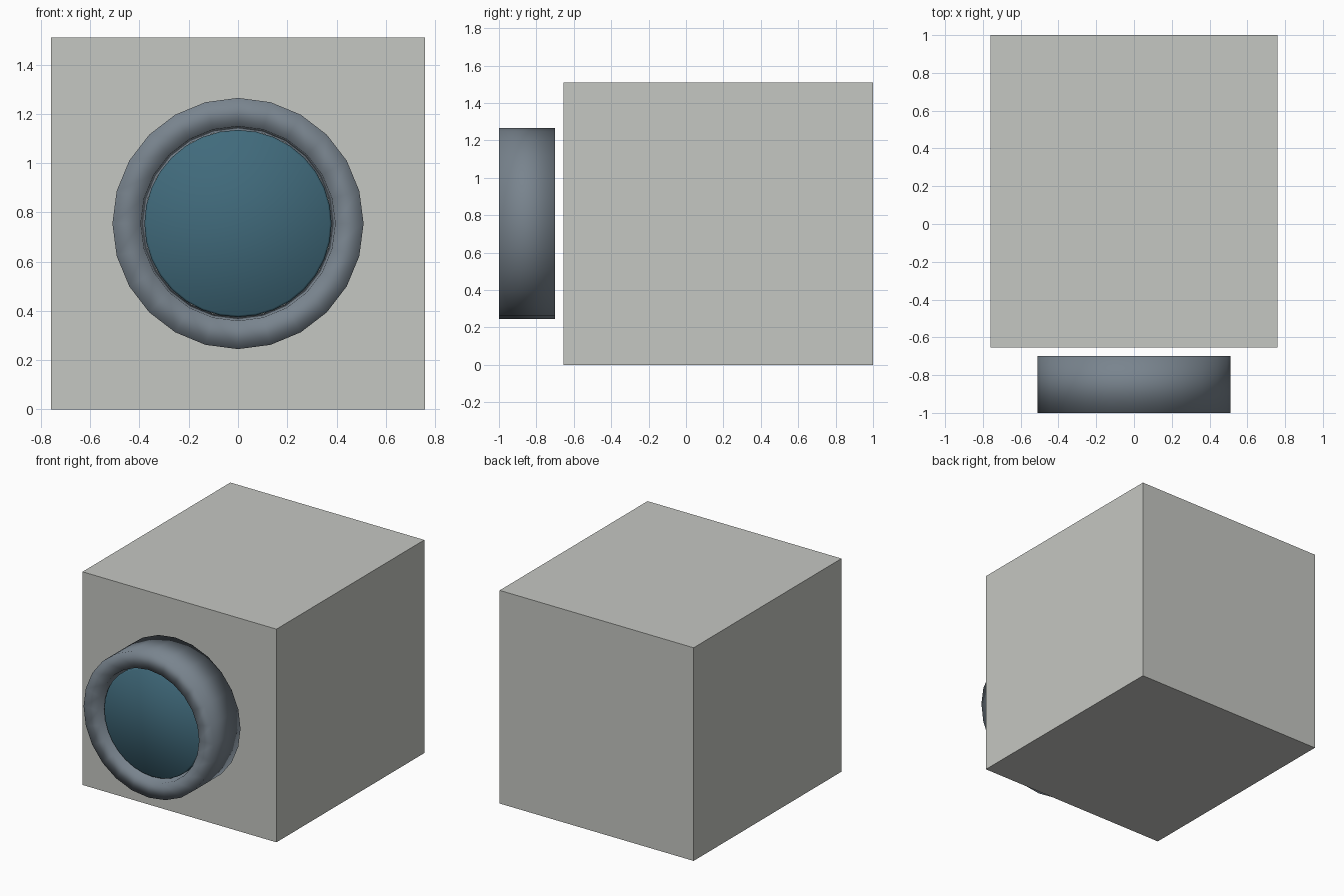
import bpy, bmesh, math

default = bpy.data.objects.get("Cube")
if default:
    bpy.data.objects.remove(default, do_unlink=True)

MID_Z = 0.755


def material(name, rgb):
    m = bpy.data.materials.new(name)
    m.use_nodes = True
    m.diffuse_color = (*rgb, 1)
    bsdf = next(n for n in m.node_tree.nodes if n.type == "BSDF_PRINCIPLED")
    bsdf.inputs["Base Color"].default_value = (*rgb, 1)
    return m


def finish(name, bm, mat, smooth=False):
    bmesh.ops.recalc_face_normals(bm, faces=bm.faces)
    for f in bm.faces:
        f.smooth = smooth
    mesh = bpy.data.meshes.new(name)
    bm.to_mesh(mesh)
    bm.free()
    mesh.materials.append(mat)
    ob = bpy.data.objects.new(name, mesh)
    bpy.context.collection.objects.link(ob)
    return ob


def lathe(name, profile, sides, mat, closed):
    """Turn a (radius, y) profile around the front-to-back axis."""
    bm = bmesh.new()
    rings = []
    for r, y in profile:
        angles = [math.tau * i / sides for i in range(sides)]
        rings.append([bm.verts.new((r * math.sin(a), y, MID_Z + r * math.cos(a)))
                      for a in angles])
    pairs = list(zip(rings, rings[1:]))
    if closed:
        pairs.append((rings[-1], rings[0]))
    else:
        bm.faces.new(rings[0])
        bm.faces.new(rings[-1])
    for a, b in pairs:
        for i in range(sides):
            j = (i + 1) % sides
            bm.faces.new((a[i], a[j], b[j], b[i]))
    return finish(name, bm, mat, True)


grey = material("light grey", (0.56, 0.57, 0.54))
slate = material("slate grey", (0.19, 0.23, 0.27))
teal = material("dark teal", (0.052, 0.145, 0.2))

# Main box
bm = bmesh.new()
bmesh.ops.create_cube(bm, size=1)
for v in bm.verts:
    v.co = (v.co.x * 1.52, v.co.y * 1.655 + 0.1725, v.co.z * 1.51 + MID_Z)
finish("box_body", bm, grey)

# Round rim floating just off the front
lathe("round_rim", [(0.51, -0.7), (0.51, -1), (0.395, -1), (0.38, -0.7)],
      24, slate, True)

# Flat glass disc set into the rim
lathe("glass_disc", [(0.372, -0.965), (0.38, -0.955), (0.38, -0.7)],
      32, teal, False)
